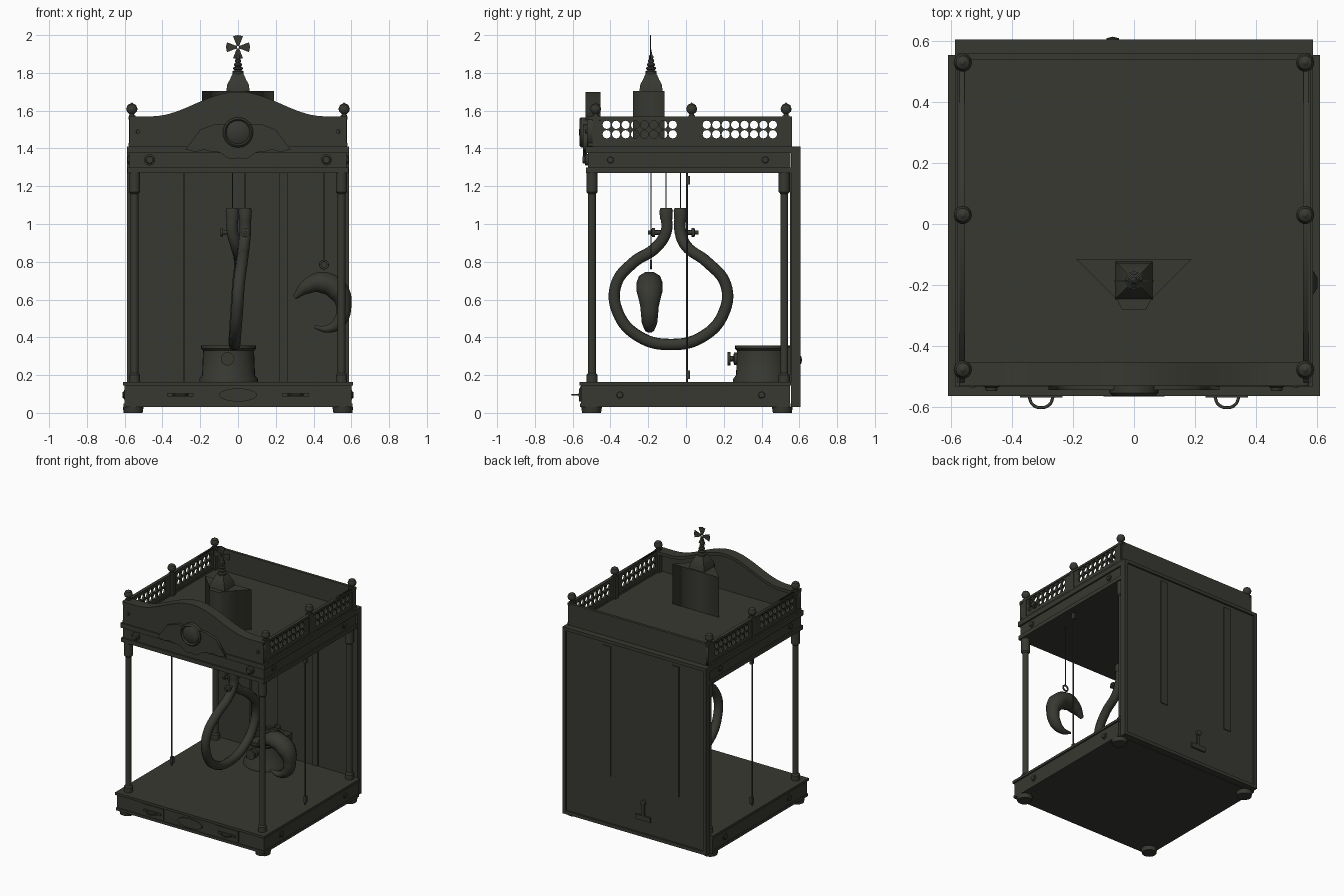
import bpy, bmesh
from math import pi, cos, sin
from mathutils import Matrix, Vector

cube = bpy.data.objects.get("Cube")
if cube:
    bpy.data.objects.remove(cube, do_unlink=True)

metal = bpy.data.materials.new("dark olive iron")
metal.use_nodes = True
COLOR = (0.04, 0.04, 0.032, 1)
metal.diffuse_color = COLOR
metal.node_tree.nodes["Principled BSDF"].inputs["Base Color"].default_value = COLOR

# Rotations that turn local z toward the named direction
AXES = {"z": (0, 0, 0), "front": (pi / 2, 0, 0), "back": (-pi / 2, 0, 0),
        "+x": (pi / 2, 0, pi / 2), "-x": (pi / 2, 0, -pi / 2)}


def add(name, mesh, loc=(0, 0, 0), axis="z", smooth=False):
    ob = bpy.data.objects.new(name, mesh)
    ob.location, ob.rotation_euler = loc, AXES[axis]
    bpy.context.collection.objects.link(ob)
    mesh.materials.clear()
    mesh.materials.append(metal)
    if smooth:
        bpy.ops.object.select_all(action="DESELECT")
        ob.select_set(True)
        bpy.context.view_layer.objects.active = ob
        bpy.ops.object.shade_smooth_by_angle(angle=0.7)
    return ob


def box(name, x0, x1, y0, y1, z0, z1):
    bm = bmesh.new()
    bmesh.ops.create_cube(bm, size=1)
    bmesh.ops.scale(bm, vec=(x1 - x0, y1 - y0, z1 - z0), verts=bm.verts)
    mesh = bpy.data.meshes.new(name)
    bm.to_mesh(mesh)
    bm.free()
    return add(name, mesh, ((x0 + x1) / 2, (y0 + y1) / 2, (z0 + z1) / 2))


def lathe(name, profile, loc, axis="z", sides=20, twist=0):
    bm = bmesh.new()
    vs = [bm.verts.new((r, 0, h)) for r, h in profile]
    es = [bm.edges.new(p) for p in zip(vs, vs[1:])]
    bmesh.ops.spin(bm, geom=vs + es, axis=(0, 0, 1), cent=(0, 0, 0), angle=2 * pi, steps=sides)
    bmesh.ops.remove_doubles(bm, verts=bm.verts, dist=1e-5)
    bmesh.ops.recalc_face_normals(bm, faces=bm.faces)
    bmesh.ops.rotate(bm, verts=bm.verts, cent=(0, 0, 0), matrix=Matrix.Rotation(twist, 3, "Z"))
    mesh = bpy.data.meshes.new(name)
    bm.to_mesh(mesh)
    bm.free()
    return add(name, mesh, loc, axis, smooth=True)


def from_curve(name, curve, loc=(0, 0, 0), axis="z", smooth=False):
    temp = bpy.data.objects.new("temp", curve)
    bpy.context.collection.objects.link(temp)
    dg = bpy.context.evaluated_depsgraph_get()
    mesh = bpy.data.meshes.new_from_object(temp.evaluated_get(dg))
    bpy.data.objects.remove(temp, do_unlink=True)
    mesh.name = name
    return add(name, mesh, loc, axis, smooth)


def plate(name, loops, thick, loc, axis):
    """Flat sheet from an outline; further loops become holes."""
    curve = bpy.data.curves.new(name, "CURVE")
    curve.dimensions, curve.fill_mode, curve.extrude = "2D", "BOTH", thick / 2
    for pts in loops:
        sp = curve.splines.new("POLY")
        sp.points.add(len(pts) - 1)
        for p, (u, v) in zip(sp.points, pts):
            p.co = (u, v, 0, 1)
        sp.use_cyclic_u = True
    return from_curve(name, curve, loc, axis)


def tube(name, pts, radius, radii=None, closed=False):
    curve = bpy.data.curves.new(name, "CURVE")
    curve.dimensions, curve.bevel_depth, curve.bevel_resolution = "3D", radius, 3
    curve.use_fill_caps, curve.resolution_u = True, 8
    sp = curve.splines.new("BEZIER")
    sp.bezier_points.add(len(pts) - 1)
    for i, (p, co) in enumerate(zip(sp.bezier_points, pts)):
        p.co, p.radius = co, radii[i] if radii else 1
        p.handle_left_type = p.handle_right_type = "AUTO"
    sp.use_cyclic_u = closed
    return from_curve(name, curve, smooth=True)


def ring(r, u=0, v=0, n=12):
    return [(u + r * cos(2 * pi * i / n), v + r * sin(2 * pi * i / n)) for i in range(n)]


def rosette(name, r, depth, loc, axis):
    return lathe(name, [(r, 0), (r, depth * .5), (r * .7, depth * .6), (r * .6, depth), (0, depth)], loc, axis)


# Base with lip and feet
box("base_body", -.6, .6, -.555, .55, .03, .15)
box("base_lip", -.61, .61, -.565, .555, .145, .163)
box("base_foot_rail", -.605, .605, -.56, .552, .03, .05)
for sx in (-1, 1):
    for y in (-.5, .51):
        lathe("foot", [(0, 0), (.05, 0), (.055, .03), (0, .03)], (sx * .555, y, 0), sides=16)

# Drawer fronts, pulls and centre ornament
for x in (-.305, .305):
    box("drawer_front", x - .09, x + .09, -.562, -.55, .06, .14)
    box("handle_plate", x - .07, x + .07, -.57, -.56, .088, .104)
    tube("drawer_handle", [(x + .04 * cos(a), -.565 - .038 * sin(a), .096)
                           for a in (0, pi / 4, pi / 2, 3 * pi / 4, pi)], .005)
plate("centre_pull", [[(u, v * .35) for u, v in ring(.1, n=24)]], .012, (0, -.56, .095), "front")

# Posts with base blocks and capitals
for sx in (-1, 1):
    for y in (-.498, .52):
        lathe("post", [(0, .16), (.03, .16), (.03, .2), (.021, .21), (.021, 1.16), (.03, 1.17),
                       (.03, 1.27), (0, 1.27)], (sx * .548, y, 0), sides=16)
    # Side tension rods with brackets
    tube("side_rod", [(sx * .545, .005, .16), (sx * .545, .005, 1.28)], .005)
    for z in (.2, 1.23):
        box("rod_bracket", sx * .545 - .01, sx * .545 + .01, .0, .022, z - .02, z + .025)

# Back panel with frame, battens and latch
box("back_panel", -.575, .575, .56, .592, .04, 1.4)
for x in (-.575, .575):
    box("back_frame_side", x - .012, x + .012, .557, .605, .03, 1.41)
for z in (.042, 1.398):
    box("back_frame_rail", -.585, .585, .557, .605, z - .012, z + .012)
for x in (-.33, .23):
    box("back_batten", x - .03, x + .03, .59, .599, .4, 1.36)
for x0, x1 in ((-.29, -.28), (.22, .265)):
    box("inner_batten", x0, x1, .55, .562, .16, 1.27)
box("latch_plate", -.13, -.01, .59, .605, .15, .185)
box("latch_stem", -.08, -.06, .59, .605, .18, .27)
lathe("latch_knob", [(0, 0), (.02, .005), (.02, .02), (0, .025)], (-.07, .59, .28), "back")

# Cornice and roof
box("cornice_lower", -.585, .585, -.53, .557, 1.27, 1.3)
box("cornice_band", -.575, .575, -.52, .552, 1.3, 1.375)
box("cornice_upper", -.588, .588, -.533, .557, 1.375, 1.41)
box("back_gallery", -.575, .575, .54, .56, 1.41, 1.57)

# Pierced side galleries
holes = [ring(.022, y0 + .05 * i, z) for y0 in (-.42, .11) for i in range(8) for z in (1.475, 1.525)]
outline = [(-.52, 1.41), (.56, 1.41), (.56, 1.57), (-.52, 1.57)]
for sx in (-1, 1):
    plate("side_gallery", [outline] + holes, .016, (sx * .565, 0, 0), "+x")
    for z in (1.42, 1.562):
        box("gallery_rail", sx * .567 - .012, sx * .567 + .012, -.52, .56, z - .008, z + .008)
    for y in (-.478, .03, .53):
        box("finial_post", sx * .56 - .018, sx * .56 + .018, y - .018, y + .018, 1.41, 1.575)
        lathe("ball_finial", [(0, 1.57), (.016, 1.57), (.012, 1.582), (.026, 1.595), (.03, 1.61),
                              (.022, 1.63), (.006, 1.638), (0, 1.645)], (sx * .562, y, 0), sides=14)
    # Rosettes on sides, front cornice and front gallery
    side = "+x" if sx > 0 else "-x"
    for y, z, x in ((-.4, 1.34, .572), (.42, 1.34, .572), (-.35, .095, .597), (.4, .095, .597)):
        rosette("side_rosette", .025, .014, (sx * x, y, z), side)
    rosette("cornice_rosette", .03, .03, (sx * .468, -.518, 1.34), "front")
    rosette("gallery_rosette", .014, .012, (sx * .53, -.524, 1.49), "front")


# Arched front pediment with cap, apron and medallion
def arch(x):
    return 1.57 + (.065 * (1 + cos(pi * x / .46)) if abs(x) < .46 else 0)


xs = [-.575 + 1.15 * i / 48 for i in range(49)]
top = [(x, arch(x)) for x in xs]
plate("pediment", [[(-.575, 1.41)] + [(.575, 1.41)] + top[::-1]], .03, (0, -.51, 0), "front")
plate("pediment_cap", [top + [(x, z - .022) for x, z in top[::-1]]], .078, (0, -.492, 0), "front")
ax = [-.28 + .56 * i / 40 for i in range(41)]
apron = [(x, 1.395 - .045 * max(0, cos(pi * x / .24)) - .012 * abs(sin(pi * x / .09))) for x in ax]
plate("apron", [apron + [(.2, 1.5), (.12, 1.53), (-.12, 1.53), (-.2, 1.5)]], .02, (0, -.535, 0), "front")
lathe("medallion", [(.08, 0), (.08, .03), (.07, .04), (.062, .03), (.055, .036), (0, .042)],
      (0, -.525, 1.485), "front", sides=28)

# Turret on the roof: tapered block, bell cap, ringed spire and cross
block = [(-.19, -.115), (-.055, -.25), (-.04, -.28), (.04, -.28), (.055, -.25), (.19, -.115)]
plate("turret_block", [block], .3, (0, 0, 1.555), "z")
lathe("bell_cap", [(0, 1.7), (.088, 1.7), (.08, 1.74), (.06, 1.765), (.045, 1.79), (.03, 1.8), (0, 1.8)],
      (0, -.185, 0), sides=4, twist=pi / 4)
spire = [(.028, 1.79)]
for i in range(5):
    r, z = .03 - .0045 * i, 1.8 + .02 * i
    spire += [(r, z), (r, z + .008), (r * .6, z + .014)]
lathe("spire", spire + [(.004, 1.91), (0, 1.93)], (0, -.185, 0), sides=12)
for k in range(4):
    a = k * pi / 2
    arm = [(.006, .006), (.058, .026), (.064, 0), (.058, -.026), (.006, -.006)]
    plate("cross_arm", [[(u * cos(a) - v * sin(a), u * sin(a) + v * cos(a)) for u, v in arm]],
          .006, (0, -.187, 1.936), "front")

# Hanging open collar with capped, bolted ends
collar = [(.038, -.105, 1.05), (.038, -.105, .96), (.03, -.16, .875), (.02, -.28, .795), (.005, -.37, .68),
          (-.005, -.36, .53), (-.015, -.25, .405), (-.018, -.08, .362), (-.018, .09, .405), (-.01, .2, .53),
          (.0, .21, .68), (.01, .11, .8), (-.01, .0, .885), (-.03, -.03, .96), (-.03, -.03, 1.05)]
tube("collar", collar, .031)
for x, y, direction in ((.038, -.105, "front"), (-.03, -.03, "back")):
    lathe("collar_cap", [(0, 1.025), (.033, 1.025), (.035, 1.07), (.03, 1.085), (0, 1.085)], (x, y, 0))
    lathe("collar_bolt", [(.012, 0), (.012, .06), (.024, .06), (.024, .075), (.01, .078), (.01, .095),
                          (0, .095)], (x, y, .955), direction, sides=12)
    tube("collar_wire", [(x, y, 1.08), (x, y, 1.28)], .003)
lathe("side_bolt", [(.01, 0), (.01, .05), (.02, .05), (.02, .062), (0, .062)], (-.03, -.03, .955), "-x", sides=12)

# Hanging crescent with ring and wire
crescent = [(.3, .61), (.36, .665), (.445, .69), (.53, .645), (.56, .56), (.535, .48), (.475, .445), (.405, .455)]
moon = tube("crescent", [(x, 0, z) for x, z in crescent], .01, [1.2, 4, 6, 6, 4.2, 3.6, 2.2, .8])
moon.scale.y, moon.location.y = 1.15, -.193
tube("crescent_ring", [(.455 + u, -.185, .785 + v) for u, v in ring(.02, n=8)], .006, closed=True)
tube("crescent_wire", [(.455, -.185, .8), (.455, -.185, 1.28)], .003)

# Drum on the floor at the back, with front tap
lathe("drum", [(0, .16), (.155, .16), (.155, .18), (.14, .2), (.135, .33), (.145, .34), (.145, .358),
               (.125, .358), (.125, .3), (0, .3)], (-.05, .405, 0), sides=32)
lathe("drum_tap", [(.02, 0), (.02, .04), (.034, .04), (.034, .055), (.014, .06), (.014, .075),
                   (.036, .075), (.036, .09), (0, .09)], (-.055, .31, .287), "front", sides=16)
box("drum_bracket", -.15, .05, .5, .562, .16, .35)
